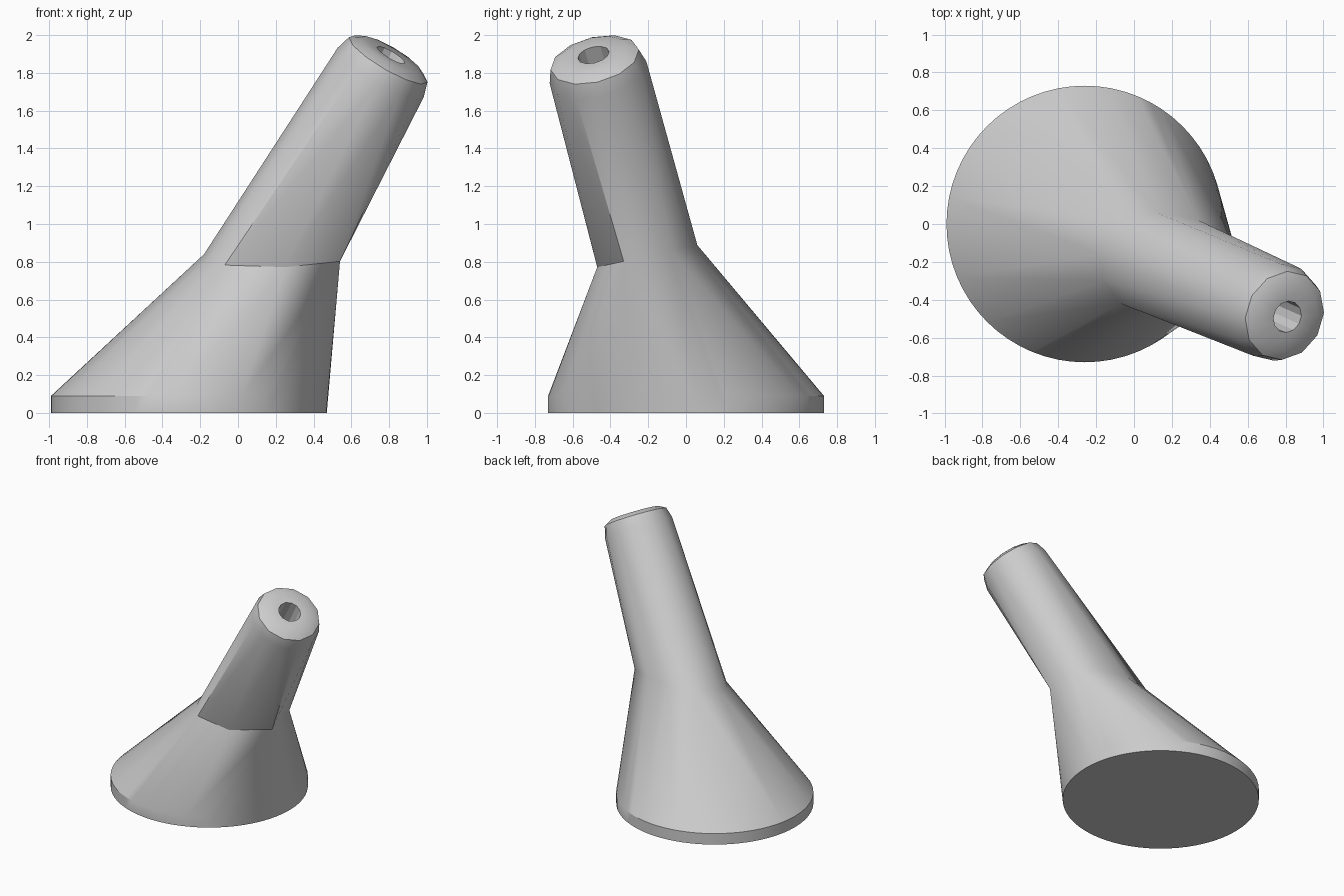
import bpy
import bmesh
from math import cos, sin, tau
from mathutils import Vector

cube = bpy.data.objects.get("Cube")
if cube:
    bpy.data.objects.remove(cube, do_unlink=True)

grey = bpy.data.materials.new("plain_grey")
grey.use_nodes = True
grey.diffuse_color = (0.6, 0.6, 0.6, 1)
grey.node_tree.nodes["Principled BSDF"].inputs["Base Color"].default_value = (0.6, 0.6, 0.6, 1)

bm = bmesh.new()


def circle(center, axis, radius, sides):
    """Ring of points around an axis."""
    turn = Vector((0, 0, 1)).rotation_difference(axis)
    return [center + turn @ Vector((radius * cos(tau * i / sides), radius * sin(tau * i / sides), 0))
            for i in range(sides)]


def add(points):
    return [bm.verts.new(p) for p in points]


def hull(rings, open_rings):
    """Skin convex rings together, leaving the given rings open."""
    bmesh.ops.convex_hull(bm, input=[v for ring in rings for v in ring])
    for ring in open_rings:
        caps = [f for f in bm.faces if all(v in ring for v in f.verts)]
        bmesh.ops.delete(bm, geom=caps, context='FACES_ONLY')


def bridge(a, b):
    for i in range(len(a)):
        j = (i + 1) % len(a)
        bm.faces.new((a[i], a[j], b[j], b[i]))


# Tilted seam between the flared base and the neck
seam = [Vector((x, y, 0.875 + 0.22 * y)) for x, y in (
    (0.25, -0.47), (0.54, -0.33), (0.52, -0.08), (0.34, 0.02), (0.12, 0.06),
    (-0.10, 0.02), (-0.18, -0.16), (-0.16, -0.30), (-0.07, -0.42))]

# Flared base on a thin round foot
up = Vector((0, 0, 1))
foot = [add(circle(Vector((-0.26, 0, z)), up, 0.73, 64)) for z in (0, 0.09)]
base_seam = add(seam)
hull(foot + [base_seam], [base_seam, foot[0]])
bm.faces.new(foot[0])

# Leaning neck with a rounded tip
axis = Vector((0.495, -0.22, 0.84)).normalized()
tip = Vector((0.81, -0.49, 1.895))
neck_seam = add(seam)
rounded = [add(circle(tip - axis * drop, axis, radius, 12))
           for drop, radius in ((0.11, 0.263), (0.03, 0.24), (0, 0.185))]
hull([neck_seam] + rounded, [neck_seam, rounded[-1]])

# Bore running down from the tip
mouth = add(circle(tip, axis, 0.085, 12))
floor = add(circle(tip - axis * 0.6, axis, 0.085, 12))
bridge(rounded[-1], mouth)
bridge(mouth, floor)
bm.faces.new(floor)

# Weld the parts and tidy up
bmesh.ops.delete(bm, geom=[e for e in bm.edges if not e.link_faces], context='EDGES')
bmesh.ops.delete(bm, geom=[v for v in bm.verts if not v.link_faces], context='VERTS')
bmesh.ops.remove_doubles(bm, verts=bm.verts[:], dist=0.0005)
bmesh.ops.recalc_face_normals(bm, faces=bm.faces[:])

mesh = bpy.data.meshes.new("flared_spout")
bm.to_mesh(mesh)
bm.free()
mesh.materials.append(grey)
spout = bpy.data.objects.new("flared_spout", mesh)
bpy.context.collection.objects.link(spout)
bpy.ops.object.select_all(action='DESELECT')
spout.select_set(True)
bpy.context.view_layer.objects.active = spout
bpy.ops.object.shade_smooth_by_angle(angle=0.52)
